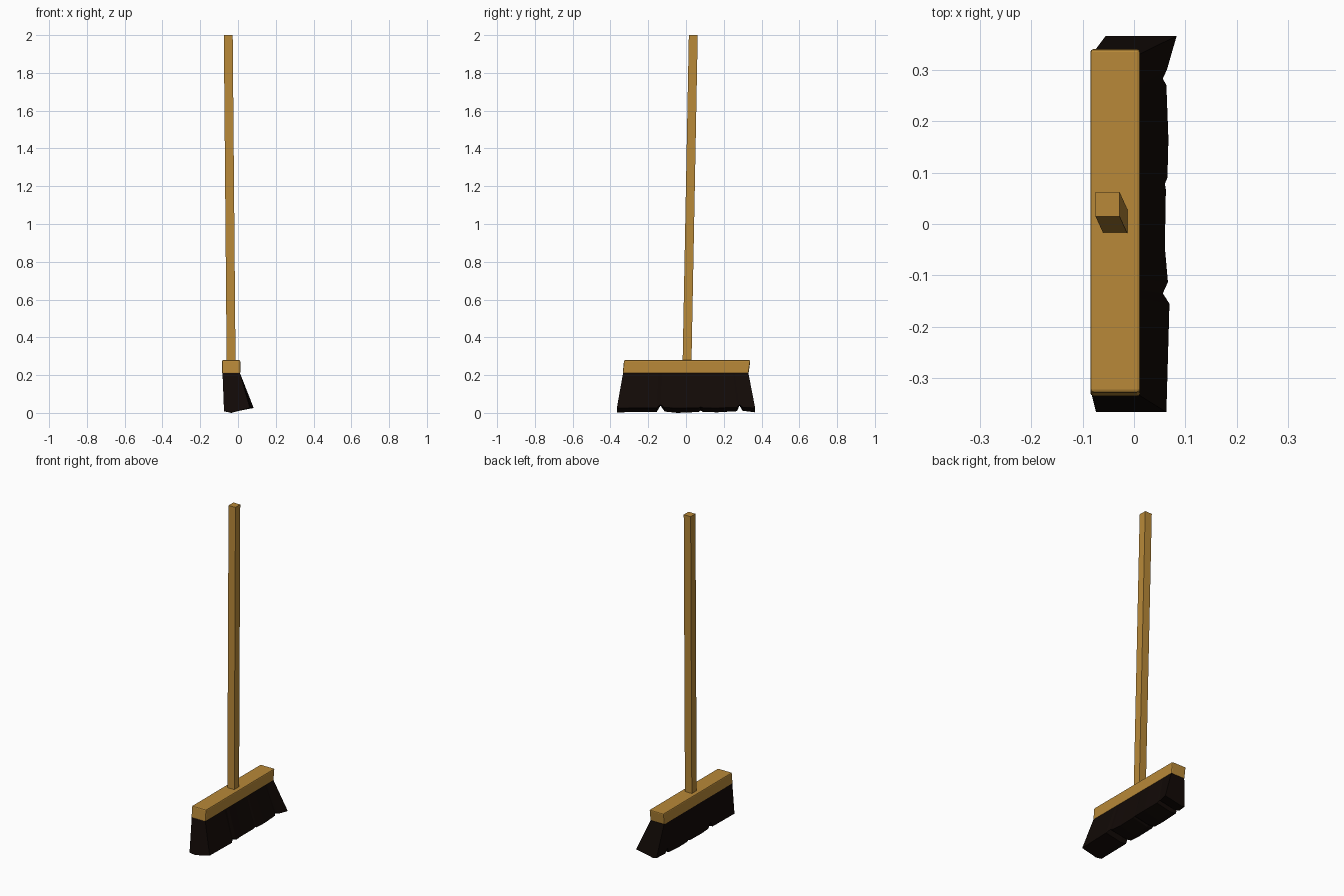
import bpy, bmesh


def material(name, rgb):
    m = bpy.data.materials.new(name)
    m.diffuse_color = (*rgb, 1)
    return m


wood = material("wood", (0.48, 0.25, 0.04))
dark = material("dark_bristle", (0.006, 0.003, 0.002))


def loft(name, rings, mat):
    """Join equal-length closed rings of points and cap both ends."""
    bm = bmesh.new()
    loops = [[bm.verts.new(p) for p in ring] for ring in rings]
    n = len(loops[0])
    for a, b in zip(loops, loops[1:]):
        for i in range(n):
            j = (i + 1) % n
            bm.faces.new((a[i], a[j], b[j], b[i]))
    bm.faces.new(loops[0])
    bm.faces.new(loops[-1])
    bmesh.ops.recalc_face_normals(bm, faces=bm.faces)
    mesh = bpy.data.meshes.new(name)
    bm.to_mesh(mesh)
    bm.free()
    mesh.materials.append(mat)
    ob = bpy.data.objects.new(name, mesh)
    bpy.context.collection.objects.link(ob)
    return ob


def rect(x0, x1, y0, y1, z):
    return [(x0, y0, z), (x1, y0, z), (x1, y1, z), (x0, y1, z)]


# Square handle, leaning slightly
loft("handle", [rect(-0.06, -0.013, -0.018, 0.029, 0.265),
                rect(-0.075, -0.028, 0.015, 0.062, 2.0)], wood)

# Wooden head block with softened edges
head = loft("head_block", [rect(-0.085, 0.012, -0.335, 0.331, 0.208),
                           rect(-0.085, 0.012, -0.328, 0.341, 0.279)], wood)
bev = head.modifiers.new("soft_edges", "BEVEL")
bev.width = 0.006
bev.segments = 2

# Bristles: top y, bottom y, bottom front x, bottom back x, lift of the lower edge
columns = [
    (-0.333, -0.366, 0.063, -0.074, 0.0),
    (-0.145, -0.155, 0.069, -0.073, 0.002),
    (-0.128, -0.135, 0.056, -0.073, 0.036),
    (-0.105, -0.113, 0.066, -0.073, 0.004),
    (-0.040, -0.045, 0.060, -0.074, 0.0),
    (0.062, 0.067, 0.062, -0.073, 0.002),
    (0.070, 0.078, 0.060, -0.073, 0.010),
    (0.085, 0.090, 0.065, -0.073, 0.002),
    (0.150, 0.165, 0.067, -0.073, 0.0),
    (0.248, 0.270, 0.063, -0.073, 0.006),
    (0.258, 0.283, 0.056, -0.072, 0.036),
    (0.270, 0.300, 0.064, -0.070, 0.008),
    (0.330, 0.366, 0.083, -0.055, 0.0),
]
rings = []
for yt, yb, xf, xb, lift in columns:
    rings.append([(-0.082, yt, 0.212), (0.010, yt, 0.212),
                  (xf, yb, 0.026 + lift * 0.5), (-0.035, yb, lift + 0.003),
                  (xb, yb, 0.008 + lift)])
rings[4][3] = (-0.035, -0.045, 0.0)
loft("bristles", rings, dark)
